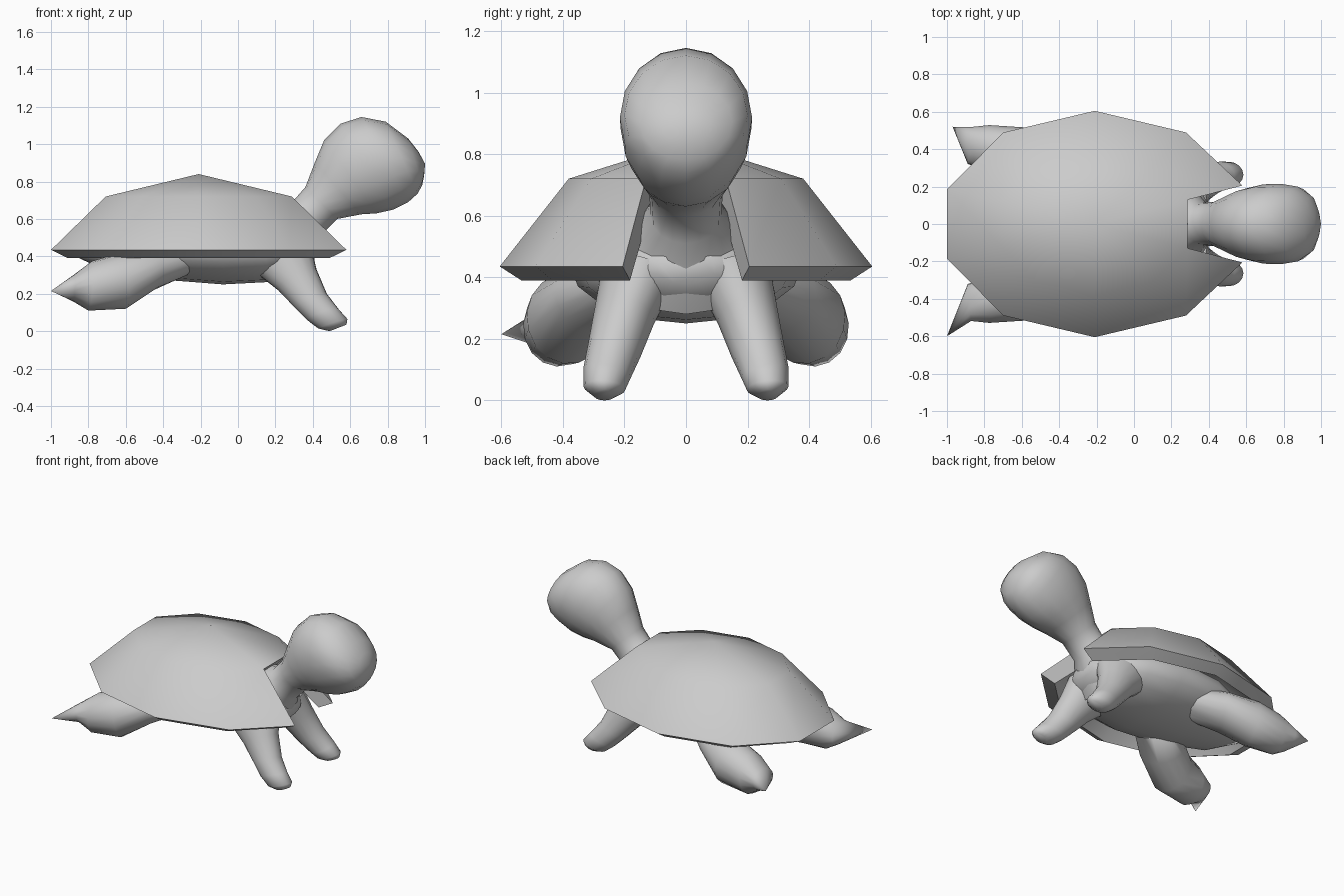
import bpy, bmesh
from math import cos, sin, pi, radians
from mathutils import Vector

if "Cube" in bpy.data.objects:
    bpy.data.objects.remove(bpy.data.objects["Cube"])


def finish(bm, name, angle):
    bmesh.ops.recalc_face_normals(bm, faces=bm.faces)
    mesh = bpy.data.meshes.new(name)
    bm.to_mesh(mesh)
    bm.free()
    ob = bpy.data.objects.new(name, mesh)
    bpy.context.collection.objects.link(ob)
    bpy.ops.object.select_all(action='DESELECT')
    ob.select_set(True)
    bpy.context.view_layer.objects.active = ob
    bpy.ops.object.shade_smooth_by_angle(angle=radians(angle))
    return ob


def loft(name, sections, side=1, tip=None, sides=16):
    """Skin oval sections, each given by two opposite points and a half width."""
    bm = bmesh.new()
    secs = [(Vector(p), Vector(q), w) for p, q, w in sections]
    mids = [(p + q) / 2 for p, q, w in secs]
    rings = []
    for i, (p, q, w) in enumerate(secs):
        along = mids[min(i + 1, len(mids) - 1)] - mids[max(i - 1, 0)]
        half = (p - q) / 2
        lateral = along.cross(half).normalized() * w
        ring = []
        for k in range(sides):
            a = 2 * pi * k / sides
            v = mids[i] + half * cos(a) + lateral * sin(a)
            ring.append(bm.verts.new((v.x, v.y * side, v.z)))
        rings.append(ring)
    for a, b in zip(rings, rings[1:]):
        for k in range(sides):
            j = (k + 1) % sides
            bm.faces.new((a[k], a[j], b[j], b[k]))
    bm.faces.new(rings[0])
    if tip:
        t = bm.verts.new(tip)
        for k in range(sides):
            bm.faces.new((rings[-1][k], rings[-1][(k + 1) % sides], t))
    else:
        bm.faces.new(rings[-1])
    return finish(bm, name, 75)


# Shell: ten-sided dome with a neck notch, outer and inner skins joined at the rim
def shell():
    bm = bmesh.new()
    borders = []
    for rim, shoulder, apex in (((1, .435), (.63, .72), .84),
                                ((.884, .39), (.54, .64), .76)):
        rings = []
        for k, z in (rim, shoulder):
            ring = []
            for i in range(10):
                a = radians(18 + 36 * i)
                widen = 1.1 if i in (0, 9) else 1
                ring.append(bm.verts.new((-.21 + .83 * k * cos(a),
                                          .605 * k * sin(a) * widen, z)))
            rings.append(ring)
        low, high = rings
        top = bm.verts.new((-.21, 0, apex))
        for i in range(10):
            j = (i + 1) % 10
            bm.faces.new((high[i], high[j], top))
            if i < 9:  # the missing front panel is the notch
                bm.faces.new((low[i], low[j], high[j], high[i]))
        borders.append(low + [high[9], high[0]])
    outer, inner = borders
    for i in range(12):
        j = (i + 1) % 12
        bm.faces.new((outer[i], outer[j], inner[j], inner[i]))
    finish(bm, "shell", 50)


shell()

# Belly: (x, top z, bottom z, half width)
belly = [(-.87, .45, .40, .08), (-.72, .53, .33, .25), (-.4, .62, .275, .36),
         (-.08, .64, .25, .38), (.15, .60, .262, .34), (.31, .57, .30, .25),
         (.41, .48, .38, .10)]
loft("belly", [((x, 0, t), (x, 0, b), w) for x, t, b, w in belly])

# Neck and head: top x, z, bottom x, z, half width
head = [(.05, .64, .33, .28, .25), (.2, .67, .40, .40, .18), (.29, .69, .44, .51, .115),
        (.36, .77, .53, .60, .12), (.41, .90, .66, .625, .16),
        (.46, 1.02, .74, .63, .19), (.55, 1.11, .83, .65, .212),
        (.66, 1.145, .91, .69, .215), (.79, 1.12, .96, .735, .2),
        (.91, 1.03, .985, .78, .15), (.965, .96, .995, .83, .08)]
loft("head_and_neck", [((a, 0, b), (c, 0, d), w) for a, b, c, d, w in head],
     tip=(1, 0, .895))

# Legs on both sides
front = [((.39, .12, .46), (.08, .20, .33), .12),
         ((.42, .18, .33), (.21, .22, .225), .1),
         ((.475, .225, .2), (.30, .24, .13), .088),
         ((.54, .25, .115), (.37, .265, .06), .078),
         ((.585, .265, .065), (.43, .265, .014), .068),
         ((.58, .265, .035), (.49, .265, .0), .035)]
rear = [((-.32, .18, .47), (-.30, .18, .29), .13),
        ((-.5, .29, .44), (-.45, .30, .22), .15),
        ((-.66, .37, .41), (-.6, .40, .12), .14),
        ((-.78, .40, .375), (-.8, .42, .11), .12),
        ((-.88, .41, .30), (-.88, .43, .16), .1)]
for label, s, tip in (("back", 1, (-.97, .52, .21)), ("front", -1, (-1, -.6, .215))):
    loft("front_leg_" + label + "_side", front, s)
    loft("rear_flipper_" + label + "_side", rear, s, tip)
